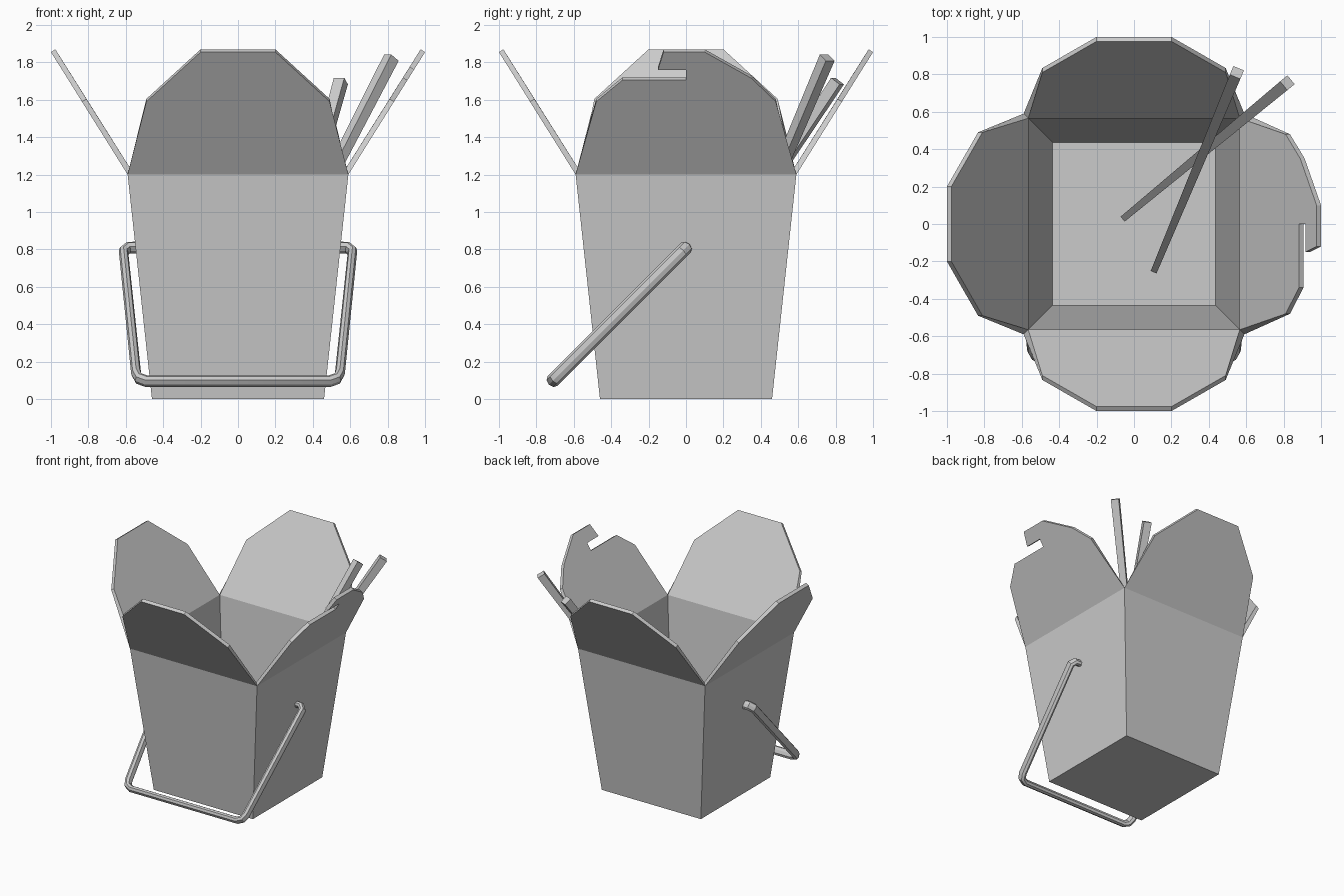
import bpy, bmesh, math
from mathutils import Vector, Matrix

if "Cube" in bpy.data.objects:
    bpy.data.objects.remove(bpy.data.objects["Cube"])

BASE, TOP, HINGE = 0.46, 0.59, 1.2


def flap_point(y, z):
    """Point on the outward-leaning plane of the +x flap."""
    return Vector((TOP + (z - HINGE) * 0.41 / 0.655, y, z))


def smooth(obj):
    bpy.ops.object.select_all(action='DESELECT')
    obj.select_set(True)
    bpy.context.view_layer.objects.active = obj
    bpy.ops.object.shade_smooth_by_angle(angle=math.radians(30))


# Carton: folded sheet of floor, four walls and four flaps, given thickness
plain_flap = [(0.49, 1.59), (0.2, 1.855), (-0.2, 1.855), (-0.49, 1.59)]
hook_flap = [(0.48, 1.59), (0.35, 1.715), (0.1, 1.855), (-0.12, 1.855),
             (-0.15, 1.76), (0, 1.76), (0, 1.705), (-0.34, 1.705), (-0.48, 1.59)]
bm = bmesh.new()


def add_face(points, turn=0):
    rot = Matrix.Rotation(turn, 3, 'Z')
    bm.faces.new([bm.verts.new(rot @ Vector(p)) for p in points])


add_face([(-BASE, -BASE, 0), (-BASE, BASE, 0), (BASE, BASE, 0), (BASE, -BASE, 0)])
for k in range(4):
    turn = k * math.pi / 2
    low, high = Vector((TOP, -TOP, HINGE)), Vector((TOP, TOP, HINGE))
    add_face([(BASE, -BASE, 0), (BASE, BASE, 0), high, low], turn)
    outline = hook_flap if k == 0 else plain_flap
    add_face([low, high] + [flap_point(y, z) for y, z in outline], turn)
bmesh.ops.remove_doubles(bm, verts=bm.verts, dist=0.001)
mesh = bpy.data.meshes.new("carton")
bm.to_mesh(mesh)
bm.free()
carton = bpy.data.objects.new("carton", mesh)
bpy.context.collection.objects.link(carton)
solid = carton.modifiers.new("thickness", 'SOLIDIFY')
solid.thickness = 0.028
solid.offset = -1
solid.use_even_offset = True

# Handle: wire bail drawn flat, then tilted forward about its pivots
half = [(-0.53, 0), (-0.585, 0), (-0.612, -0.03), (-0.545, -0.95),
        (-0.53, -0.99), (-0.49, -1.01)]
path = half + [(-x, y) for x, y in reversed(half)]
curve = bpy.data.curves.new("handle_path", 'CURVE')
curve.dimensions = '3D'
curve.bevel_depth = 0.027
curve.bevel_resolution = 2
curve.use_fill_caps = True
spline = curve.splines.new('POLY')
spline.points.add(len(path) - 1)
for point, (x, y) in zip(spline.points, path):
    point.co = (x, y, 0, 1)
handle = bpy.data.objects.new("handle", curve)
bpy.context.collection.objects.link(handle)
handle.location = (0, 0, 0.81)
handle.rotation_euler = (math.radians(45), 0, 0)
handle.scale = (1, 1, 1.35)
bpy.ops.object.select_all(action='DESELECT')
handle.select_set(True)
bpy.context.view_layer.objects.active = handle
bpy.ops.object.convert(target='MESH')
smooth(bpy.context.object)


# Chopsticks: tapered square rods leaning on the back right corner
def chopstick(name, tip, end):
    tip, end = Vector(tip), Vector(end)
    axis = end - tip
    bpy.ops.mesh.primitive_cone_add(vertices=4, radius1=0.024, radius2=0.043,
                                    depth=axis.length)
    stick = bpy.context.object
    stick.name = name
    turn = axis.to_track_quat('Z', 'Y').to_matrix().to_4x4()
    stick.matrix_world = (Matrix.Translation((tip + end) / 2) @ turn
                          @ Matrix.Rotation(math.pi / 4, 4, 'Z'))


chopstick("chopstick_long", (-0.05, 0.035, 0.13), (0.82, 0.755, 1.825))
chopstick("chopstick_short", (0.11, -0.245, 0.1), (0.55, 0.81, 1.7))
